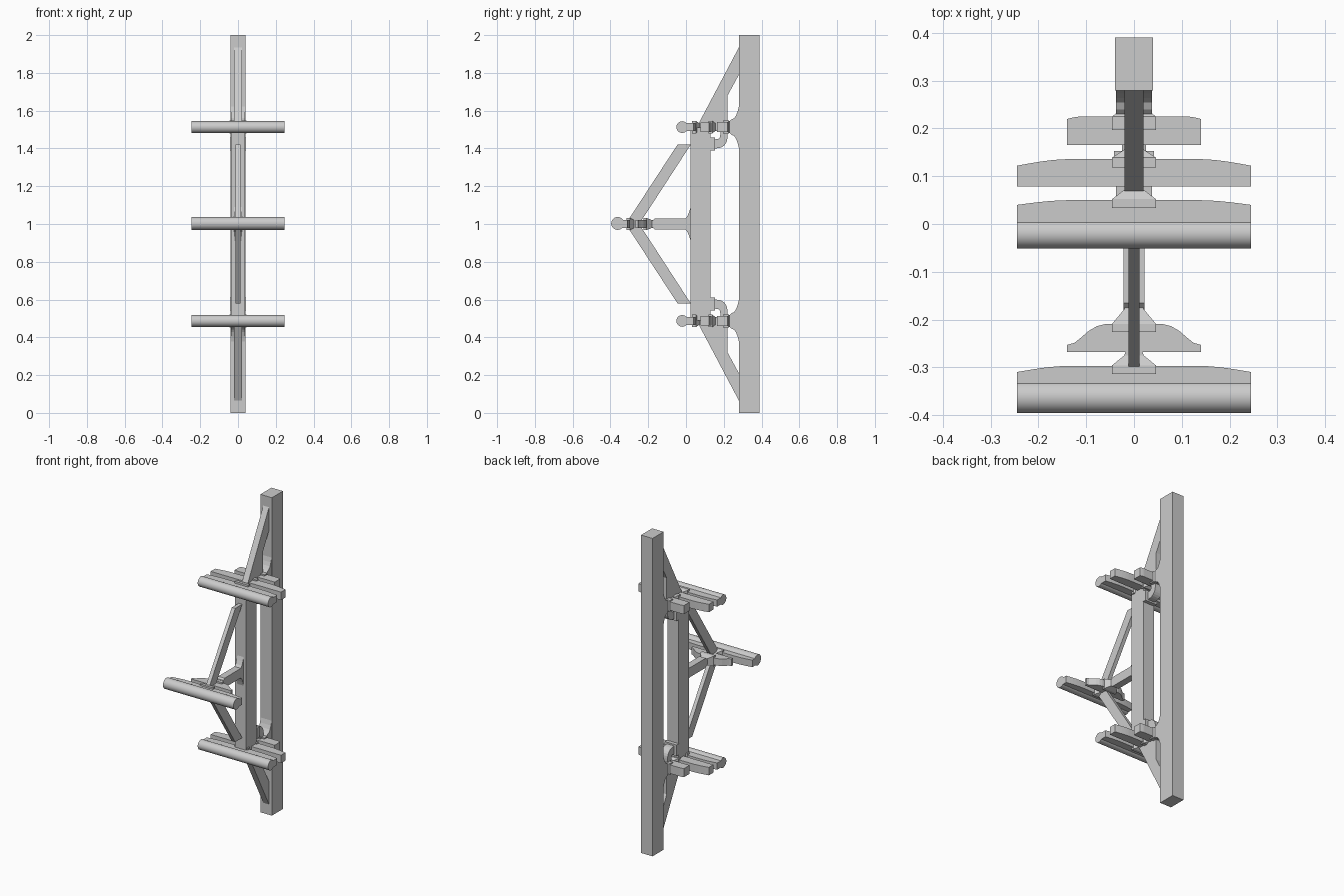
import bpy, bmesh, math
from mathutils import Vector

if "Cube" in bpy.data.objects:
    bpy.data.objects.remove(bpy.data.objects["Cube"])


def finish(name, bm):
    bmesh.ops.recalc_face_normals(bm, faces=bm.faces)
    me = bpy.data.meshes.new(name)
    bm.to_mesh(me)
    bm.free()
    ob = bpy.data.objects.new(name, me)
    bpy.context.collection.objects.link(ob)
    return ob


def prism(name, pts, axis, depth):
    """Extrude a flat 3D outline both ways along an axis."""
    bm = bmesh.new()
    d = Vector(axis) * depth
    f = bm.faces.new([bm.verts.new(Vector(p) - d) for p in pts])
    ext = bmesh.ops.extrude_face_region(bm, geom=[f])
    bmesh.ops.translate(bm, vec=2 * d, verts=[v for v in ext["geom"] if isinstance(v, bmesh.types.BMVert)])
    return finish(name, bm)


def side(name, yz, half_x):
    return prism(name, [(0, y, z) for y, z in yz], (1, 0, 0), half_x)


def plan(name, xy, z, half_z):
    return prism(name, [(x, y, z) for x, y in xy], (0, 0, 1), half_z)


def box(name, hx, y0, y1, z0, z1):
    return side(name, [(y0, z0), (y1, z0), (y1, z1), (y0, z1)], hx)


def bar(name, y, z, r):
    """Round grip rail running along x."""
    bm = bmesh.new()
    bmesh.ops.create_cone(bm, cap_ends=True, segments=32, radius1=r, radius2=r, depth=0.49)
    for v in bm.verts:
        v.co = Vector((v.co.z, y + v.co.x, z + v.co.y))
    for f in bm.faces:
        f.smooth = len(f.verts) == 4
    return finish(name, bm)


def beam(name, hx, y0, y_end, y_mid, z, hz, flat):
    """Cross beam with a straight front and a bowed back."""
    right = [(hx - (hx - flat) * t, y_end + (y_mid - y_end) * math.sin(t * math.pi / 2))
             for t in (0, .2, .4, .6, .8, 1)]
    left = [(-x, y) for x, y in reversed(right)]
    return plan(name, [(-hx, y0), (hx, y0)] + right + left, z, hz)


def socket(name, y0, y1, y2, y3, z, hz=0.033):
    """Block that tapers backwards into a narrow neck."""
    rings = [(y0, .046, hz), (y1, .046, hz), (y2, .02, .02), (y3, .016, .02)]
    bm = bmesh.new()
    loops = [[bm.verts.new((sx * w, y, z + sz * h)) for sx, sz in ((-1, -1), (1, -1), (1, 1), (-1, 1))]
             for y, w, h in rings]
    for a, b in zip(loops, loops[1:]):
        for i in range(4):
            bm.faces.new((a[i], a[(i + 1) % 4], b[(i + 1) % 4], b[i]))
    bm.faces.new(loops[0])
    bm.faces.new(loops[-1])
    return finish(name, bm)


def arc(cy, cz, r, a0, a1, n=6):
    return [(cy + r * math.cos(math.radians(a0 + (a1 - a0) * i / n)),
             cz + r * math.sin(math.radians(a0 + (a1 - a0) * i / n))) for i in range(n + 1)]


# Posts
box("main_post", .04, .28, .39, 0, 2)
box("inner_post", .038, .025, .13, .49, 1.51)

# Upper and lower halves mirror each other about z = 1
for s, tag in ((1, "upper"), (-1, "lower")):
    def m(pts):
        return [(y, 1 + s * z) for y, z in pts]
    zc = 1 + s * .513

    # Rear diagonal brace and front diagonal brace
    side(tag + "_rear_brace", m([(.28, .935), (.28, .79), (.22, .68), (.22, .5), (.05, .5)]), .02)
    side(tag + "_front_brace", m([(-.3, .03), (-.045, .42), (.025, .42), (-.225, .035), (-.25, .0), (-.28, .0)]), .012)

    # Flared bracket against the main post
    flare = [(.28, .11), (.273, .082), (.264, .06), (.254, .046), (.24, .04), (.225, .025)]
    side(tag + "_post_bracket", [(y, zc + z) for y, z in flare] + [(y, zc - z) for y, z in reversed(flare)], .038)

    # Rail and stacked cross beams
    bar(tag + "_rail", -.02, zc, .031)
    beam(tag + "_rail_beam", .245, 0, .04, .05, zc, .021, .13)
    beam(tag + "_middle_beam", .245, .078, .122, .136, zc, .025, .13)
    beam(tag + "_short_beam", .14, .165, .22, .225, zc, .027, .11)
    socket(tag + "_socket_front", .033, .052, .072, .082, zc)
    socket(tag + "_socket_middle", .118, .139, .156, .17, zc)
    socket(tag + "_socket_rear", .197, .225, .245, .255, zc, .035)

    # Curved elbow below the beams, with its end block
    box(tag + "_elbow_block", .042, .128, .153, *sorted((1 + s * .39, 1 + s * .459)))
    elbow = [(.15, .40)] + arc(.165, .455, .054, -90, 0) + [(.219, .5), (.185, .5), (.18, .46), (.172, .45), (.15, .448)]
    side(tag + "_elbow", m(elbow), .025)

# Front arm flaring into the inner post
half = [(.025, .09), (.017, .065), (.008, .043), (-.003, .03), (-.165, .03), (-.18, .015)]
side("front_arm", [(y, 1 + z) for y, z in half] + [(y, 1 - z) for y, z in reversed(half)], .022)

# Front rail group
bar("front_rail", -.362, 1.003, .034)
beam("front_rail_beam", .245, -.342, -.31, -.297, 1, .022, .13)
socket("front_rail_socket", -.314, -.296, -.275, -.26, 1)
ogee = [(.14, -.268), (.14, -.253), (.125, -.249), (.11, -.237), (.095, -.224), (.078, -.214), (.058, -.209)]
plan("front_shaped_beam", ogee + [(-x, y) for x, y in reversed(ogee)], 1, .022)
socket("front_arm_socket", -.226, -.209, -.178, -.16, 1, .032)
